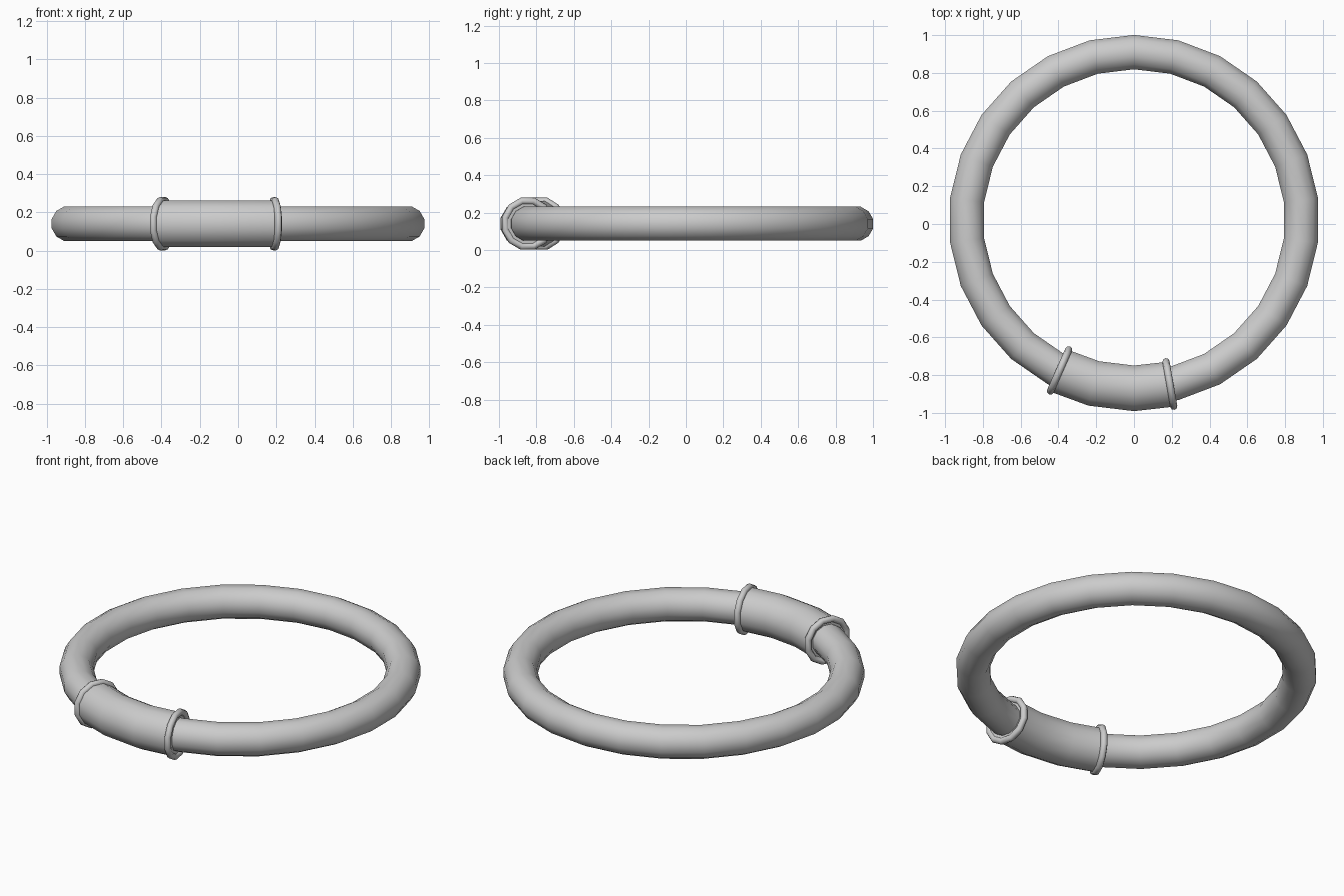
import bpy
import bmesh
from math import radians, sin, cos, pi
from mathutils import Matrix, Vector

cube = bpy.data.objects.get("Cube")
if cube:
    bpy.data.objects.remove(cube, do_unlink=True)

SIDES = 12
SEGMENTS = 26
RADIUS = 0.89
CENTRE = Vector((0, 0.02, 0.141))
STEP = 360 / SEGMENTS

grey = bpy.data.materials.new("light grey")
grey.use_nodes = True
grey.diffuse_color = (0.6, 0.6, 0.6, 1)
grey.node_tree.nodes["Principled BSDF"].inputs["Base Color"].default_value = (0.6, 0.6, 0.6, 1)


def finish(name, bm):
    bmesh.ops.recalc_face_normals(bm, faces=bm.faces)
    mesh = bpy.data.meshes.new(name)
    bm.to_mesh(mesh)
    bm.free()
    mesh.materials.append(grey)
    obj = bpy.data.objects.new(name, mesh)
    bpy.context.collection.objects.link(obj)
    bpy.ops.object.select_all(action="DESELECT")
    obj.select_set(True)
    bpy.context.view_layer.objects.active = obj
    bpy.ops.object.shade_smooth_by_angle(angle=radians(50))
    return obj


def tube(bm, angles, radius, thickness, sides, turn=0.0, closed=True):
    """Sweep a round section along an arc in the xy plane; 0 degrees is at -y."""
    loops = []
    for a in angles:
        out = Vector((sin(radians(a)), -cos(radians(a)), 0))
        loop = []
        for i in range(sides):
            b = 2 * pi * (i + turn) / sides
            loop.append(bm.verts.new(out * (radius + thickness * cos(b))
                                     + Vector((0, 0, thickness * sin(b)))))
        loops.append(loop)
    pairs = list(zip(loops, loops[1:]))
    if closed:
        pairs.append((loops[-1], loops[0]))
    else:
        bm.faces.new(loops[0])
        bm.faces.new(loops[-1])
    for p, q in pairs:
        for i in range(sides):
            j = (i + 1) % sides
            bm.faces.new((p[i], p[j], q[j], q[i]))


# Thin main hoop
bm = bmesh.new()
tube(bm, [i * STEP for i in range(SEGMENTS)], RADIUS, 0.094, SIDES, 0.5)
finish("hoop", bm).location = CENTRE

# Thicker sleeve over part of the hoop
bm = bmesh.new()
tube(bm, [-26.5, -STEP, 0, 12.8], RADIUS, 0.125, SIDES, 0.5, closed=False)
finish("sleeve", bm).location = CENTRE

# Rounded collars closing the sleeve ends
for name, x, y, tilt in (("right_collar", -0.394, -0.775, -23.8),
                         ("left_collar", 0.190, -0.847, 9.9)):
    bm = bmesh.new()
    tube(bm, [(i + 0.5) * 360 / SIDES for i in range(SIDES)], 0.125, 0.019, 8)
    collar = finish(name, bm)
    collar.matrix_world = (Matrix.Translation((x, y, CENTRE.z))
                           @ Matrix.Rotation(radians(tilt), 4, "Z")
                           @ Matrix.Rotation(pi / 2, 4, "Y"))
